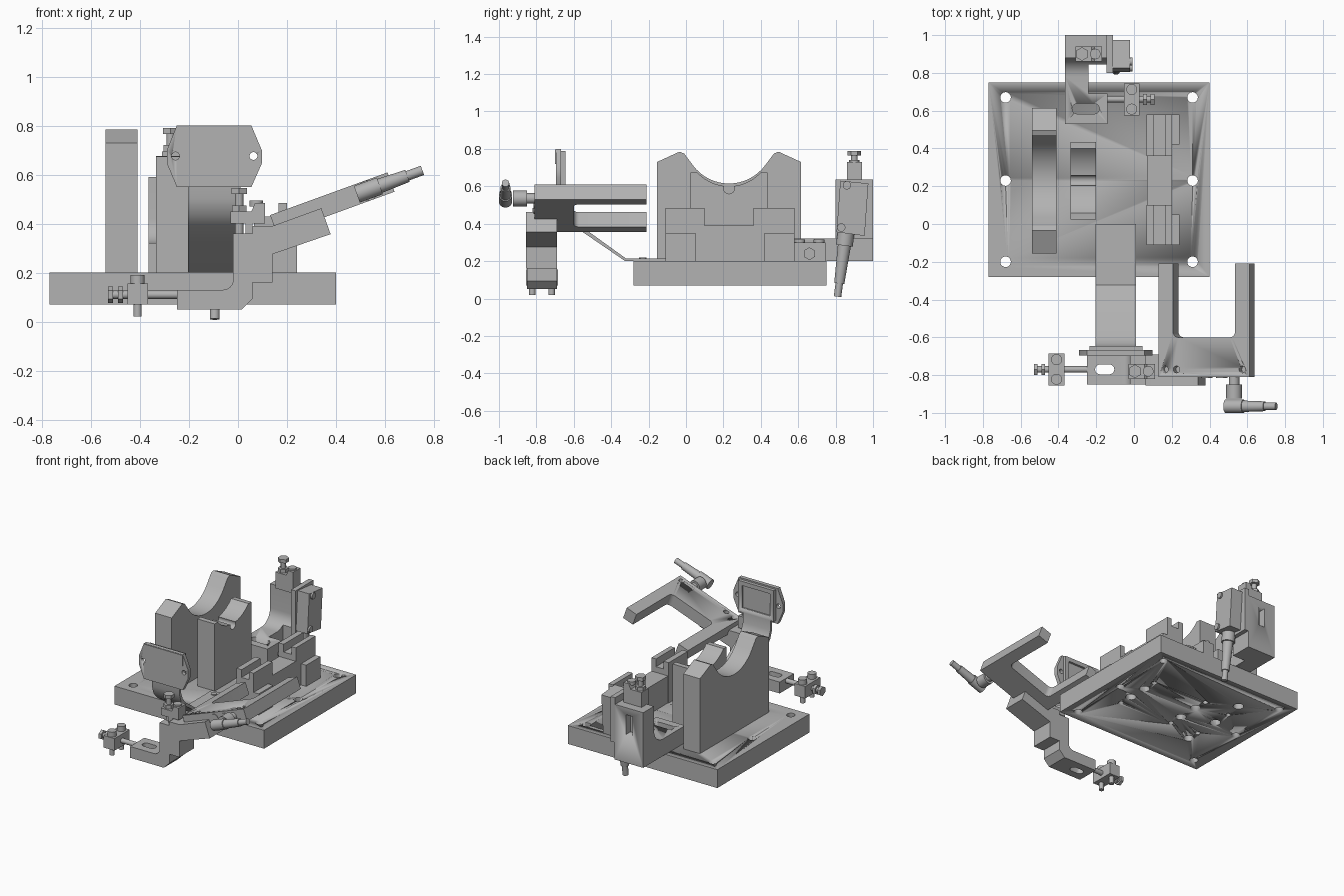
import bpy, bmesh, math
from mathutils import Vector, Matrix

if "Cube" in bpy.data.objects:
    bpy.data.objects.remove(bpy.data.objects["Cube"])

mat = bpy.data.materials.new("machined grey")
mat.use_nodes = True
GREY = (0.45, 0.45, 0.45, 1)
mat.diffuse_color = GREY
mat.node_tree.nodes["Principled BSDF"].inputs["Base Color"].default_value = GREY


def finish(name, bm, matrix=None):
    if matrix:
        bmesh.ops.transform(bm, matrix=matrix, verts=bm.verts)
    bmesh.ops.recalc_face_normals(bm, faces=bm.faces)
    mesh = bpy.data.meshes.new(name)
    bm.to_mesh(mesh)
    bm.free()
    mesh.materials.append(mat)
    ob = bpy.data.objects.new(name, mesh)
    bpy.context.collection.objects.link(ob)
    bpy.ops.object.select_all(action='DESELECT')
    bpy.context.view_layer.objects.active = ob
    ob.select_set(True)
    bpy.ops.object.shade_smooth_by_angle(angle=math.radians(30))
    return ob


def prism(name, pts, axis, lo, hi, matrix=None):
    """Extrude a 2D outline along an axis; the outline uses the other two axes in order."""
    bm = bmesh.new()
    verts = []
    for p in pts:
        co = list(p)
        co.insert("xyz".index(axis), lo)
        verts.append(bm.verts.new(co))
    face = bm.faces.new(verts)
    geo = bmesh.ops.extrude_face_region(bm, geom=[face])["geom"]
    step = Vector([hi - lo if a == axis else 0 for a in "xyz"])
    bmesh.ops.translate(bm, vec=step, verts=[v for v in geo if isinstance(v, bmesh.types.BMVert)])
    return finish(name, bm, matrix)


def box(name, x0, x1, y0, y1, z0, z1, matrix=None):
    return prism(name, [(x0, y0), (x1, y0), (x1, y1), (x0, y1)], "z", z0, z1, matrix)


def rod(name, a, b, r, sides=24, r2=None):
    a, b = Vector(a), Vector(b)
    d = b - a
    bm = bmesh.new()
    turn = Matrix.Translation((a + b) / 2) @ d.to_track_quat('Z', 'Y').to_matrix().to_4x4()
    bmesh.ops.create_cone(bm, cap_ends=True, segments=sides, radius1=r,
                          radius2=r if r2 is None else r2, depth=d.length)
    return finish(name, bm, turn)


def arc(cx, cy, r, a0, a1, n=10):
    return [(cx + r * math.cos(math.radians(a0 + (a1 - a0) * i / n)),
             cy + r * math.sin(math.radians(a0 + (a1 - a0) * i / n))) for i in range(n + 1)]


def slot_outline(cx, cy, half, r):
    return arc(cx + half, cy, r, -90, 90) + arc(cx - half, cy, r, 90, 270)


def cut(target, *cutters):
    """Subtract the cutters and remove them."""
    for c in cutters:
        mod = target.modifiers.new("cut", 'BOOLEAN')
        mod.object, mod.solver = c, 'EXACT'
        bpy.context.view_layer.objects.active = target
        bpy.ops.object.modifier_apply(modifier=mod.name)
        bpy.data.objects.remove(c)


def holes(target, spots, r, z0, z1):
    cut(target, *[rod("cutter", (x, y, z0), (x, y, z1), r) for x, y in spots])


# Base plate with through holes and counterbores underneath
base = box("base_plate", -0.77, 0.40, -0.28, 0.75, 0.07, 0.20)
holes(base, [(x, y) for x in (-0.68, 0.31) for y in (-0.20, 0.23, 0.67)], 0.028, 0, 0.3)
holes(base, [(0.17, 0.17), (0.17, 0.31), (-0.25, 0.18), (-0.25, 0.33),
             (-0.47, 0.0), (-0.47, 0.27), (-0.45, 0.53)], 0.035, 0.03, 0.16)
holes(base, [(0.17, 0.07), (0.17, 0.41), (-0.25, 0.08), (-0.25, 0.43), (-0.47, 0.09), (-0.47, 0.40)],
      0.018, 0.03, 0.16)

# Tall cradle plate and the smaller cradle block
CY = 0.23
prism("tall_cradle", [(-0.155, 0.2), (-0.155, 0.73), (-0.035, 0.785), (-0.01, 0.775)]
      + arc(CY, 0.855, 0.24, 216, 324, 16)
      + [(0.47, 0.775), (0.495, 0.785), (0.615, 0.73), (0.615, 0.2)], "x", -0.54, -0.41)
block = prism("small_cradle", [(0.025, 0.2), (0.025, 0.675), (0.05, 0.675)]
              + arc(CY, 0.83, 0.23, 222, 318, 16)
              + [(0.41, 0.675), (0.435, 0.675), (0.435, 0.2)], "x", -0.335, -0.20)
cut(block, rod("cutter", (-0.4, CY, 0.59), (-0.1, CY, 0.59), 0.03))

# Slotted rail on the right
box("rail_middle", 0.07, 0.20, 0.05, 0.40, 0.20, 0.39)
for name, y0, y1, f0, f1 in (("front", -0.11, 0.10, -0.11, 0.05), ("back", 0.36, 0.58, 0.42, 0.58)):
    prism("rail_post_" + name, [(0.065, 0.2), (0.065, 0.485), (0.105, 0.485), (0.105, 0.43),
          (0.165, 0.43), (0.165, 0.485), (0.20, 0.485), (0.20, 0.2)], "y", y0, y1)
    box("rail_foot_" + name, 0.20, 0.24, f0, f1, 0.20, 0.35)

# Bent sheet arm carrying the head plate
prism("bent_sheet", [(0.0, 0.2), (-0.325, 0.2), (-0.61, 0.395), (-0.65, 0.44), (-0.67, 0.5), (-0.67, 0.6),
      (-0.65, 0.6), (-0.65, 0.5), (-0.632, 0.452), (-0.6, 0.415), (-0.322, 0.215), (0.0, 0.215)],
      "x", -0.205, 0.01)
for x, y in ((-0.16, -0.04), (-0.03, -0.23)):
    rod("sheet_screw", (x, y, 0.205), (x, y, 0.22), 0.02)
head = prism("head_plate", [(-0.25, 0.80), (0.055, 0.80), (0.097, 0.70), (0.097, 0.645), (0.055, 0.55),
             (-0.25, 0.55), (-0.29, 0.645), (-0.29, 0.70)], "y", -0.695, -0.668)
cut(head, *[rod("cutter", (x, -0.8, 0.676), (x, -0.6, 0.676), 0.016) for x in (-0.255, 0.063)])
rim = box("head_rim", -0.235, 0.045, -0.668, -0.645, 0.57, 0.79)
cut(rim, box("cutter", -0.205, 0.015, -0.66, -0.6, 0.60, 0.76))
box("head_top_strip", -0.25, 0.055, -0.70, -0.695, 0.72, 0.798)

# Front angle bracket
bracket = prism("front_bracket", [(-0.25, 0.05), (0.015, 0.05), (0.06, 0.095), (0.06, 0.36), (-0.02, 0.36)]
                + arc(-0.06, 0.17, 0.04, 0, -90, 6) + [(-0.25, 0.13)], "y", -0.85, -0.69)
cut(bracket, prism("cutter", slot_outline(-0.155, -0.77, 0.025, 0.026), "z", 0, 0.2))

# Tilted mount below the fork
mount = prism("fork_mount", [(0.06, 0.16), (0.14, 0.16), (0.14, 0.275), (0.378, 0.357), (0.34, 0.463),
              (0.14, 0.39), (0.06, 0.39)], "y", -0.855, -0.69)

# U-shaped fork, modelled flat and tilted up to the right
TILT = Matrix.Translation((0.385, 0, 0.4825)) @ Matrix.Rotation(math.radians(-20), 4, 'Y')
W, R = 0.255, 0.03
I = W - 0.08
fork = prism("fork", [(-W, -0.81), (W, -0.81), (W, -0.21), (I, -0.21)]
             + arc(I - R, -0.6 + R, R, 0, -90, 6) + arc(-I + R, -0.6 + R, R, -90, -180, 6)
             + [(-I, -0.21), (-W, -0.21)], "z", -0.042, 0.042, TILT)
for u in (-0.22, -0.155, 0.215):
    c = rod("cutter", (u, -0.77, 0.0), (u, -0.77, 0.1), 0.018)
    c.data.transform(TILT)
    cut(fork, c)
for u in (0.0, 0.085):
    s = rod("fork_screw", (u, -0.815, 0), (u, -0.80, 0), 0.03)
    s.data.transform(TILT)

# Fork sensor: stem, elbow body and barrel
rod("fork_sensor_collar", (0.53, -0.86, 0.535), (0.53, -0.81, 0.535), 0.028)
rod("fork_sensor_stem", (0.53, -0.925, 0.535), (0.53, -0.85, 0.535), 0.042)
start, along = Vector((0.485, -0.965, 0.52)), Vector((0.94, 0, 0.342))
for part, a, b, r, r2 in (("body", 0, 0.1, 0.036, 0.036), ("barrel", 0.1, 0.22, 0.03, 0.026),
                          ("tip", 0.22, 0.285, 0.02, 0.02)):
    rod("fork_sensor_" + part, start + along * a, start + along * b, r, 24, r2)


def stop_bolt(name, x, y, z):
    """Plate with a raised end, a tall hexagon bolt and a short screw."""
    prism(name + "_plate", [(x - 0.035, z), (x + 0.105, z), (x + 0.105, z + 0.085), (x + 0.065, z + 0.085),
          (x + 0.05, z + 0.05), (x - 0.035, z + 0.05)], "y", y - 0.04, y + 0.04)
    rod(name + "_shaft", (x, y, z - 0.04), (x, y, z + 0.13), 0.017)
    rod(name + "_nut", (x, y, z + 0.05), (x, y, z + 0.075), 0.034, 6)
    rod(name + "_head", (x, y, z + 0.12), (x, y, z + 0.145), 0.036, 6)
    rod(name + "_screw", (x + 0.07, y, z + 0.07), (x + 0.07, y, z + 0.095), 0.028)


stop_bolt("front_stop", 0.005, -0.78, 0.40)
stop_bolt("rear_stop", -0.275, 0.90, 0.645)
box("front_stop_support", 0.03, 0.06, -0.82, -0.74, 0.35, 0.41)
box("rear_stop_support", -0.31, -0.17, 0.86, 0.94, 0.58, 0.65)


def adjuster(name, x, y, z0, z1, side, zs, low, high, reach):
    """Small clamp block with two upright screws and one sideways hexagon screw."""
    box(name + "_block", x - 0.042, x + 0.042, y - 0.085, y + 0.085, z0, z1)
    for dy in (-0.052, 0.052):
        rod(name + "_screw", (x, y + dy, low), (x, y + dy, z1), 0.017)
        rod(name + "_screw_head", (x, y + dy, z1), (x, y + dy, high), 0.029)
    rod(name + "_rod", (x - side * reach, y, zs), (x + side * 0.12, y, zs), 0.017)
    for d in (0.06, 0.10):
        rod(name + "_nut", (x + side * d, y, zs), (x + side * (d + 0.02), y, zs), 0.034, 6)


adjuster("front_adjuster", -0.41, -0.77, 0.07, 0.155, -1, 0.11, 0.02, 0.19, 0.17)
adjuster("rear_adjuster", -0.012, 0.66, 0.20, 0.30, 1, 0.24, 0.2, 0.315, 0.14)

# Rear angle bracket with slots
rear = prism("rear_bracket", [(0.53, 0.2), (1.0, 0.2), (1.0, 0.59), (0.88, 0.59)]
             + arc(0.78, 0.42, 0.10, 0, -90, 8) + [(0.53, 0.32)], "x", -0.365, -0.14)
cut(rear, box("cutter", -0.24, 0.0, 0.69, 0.845, 0.1, 0.7),
    prism("cutter", slot_outline(-0.255, 0.61, 0.045, 0.027), "z", 0.1, 0.4),
    box("cutter", -0.28, -0.23, 0.95, 1.1, 0.40, 0.54))

# Rear sensor holder, leaning slightly, with its barrel pointing down
box("rear_sensor_plate", -0.145, -0.11, 0.80, 1.0, 0.32, 0.637)
prism("rear_sensor_holder", [(0.825, 0.63), (0.975, 0.615), (0.955, 0.335), (0.805, 0.355)],
      "x", -0.11, -0.02)
for y, z in ((0.86, 0.605), (0.83, 0.38)):
    rod("holder_screw", (-0.03, y, z), (-0.008, y, z), 0.022)
top, end = Vector((-0.095, 0.857, 0.36)), Vector((-0.095, 0.81, 0.01))
for part, a, b, r, r2 in (("collar", 0, 0.22, 0.045, 0.045), ("barrel", 0.22, 0.8, 0.035, 0.027),
                          ("tip", 0.8, 1, 0.02, 0.02)):
    rod("rear_sensor_" + part, top.lerp(end, a), top.lerp(end, b), r, 24, r2)
